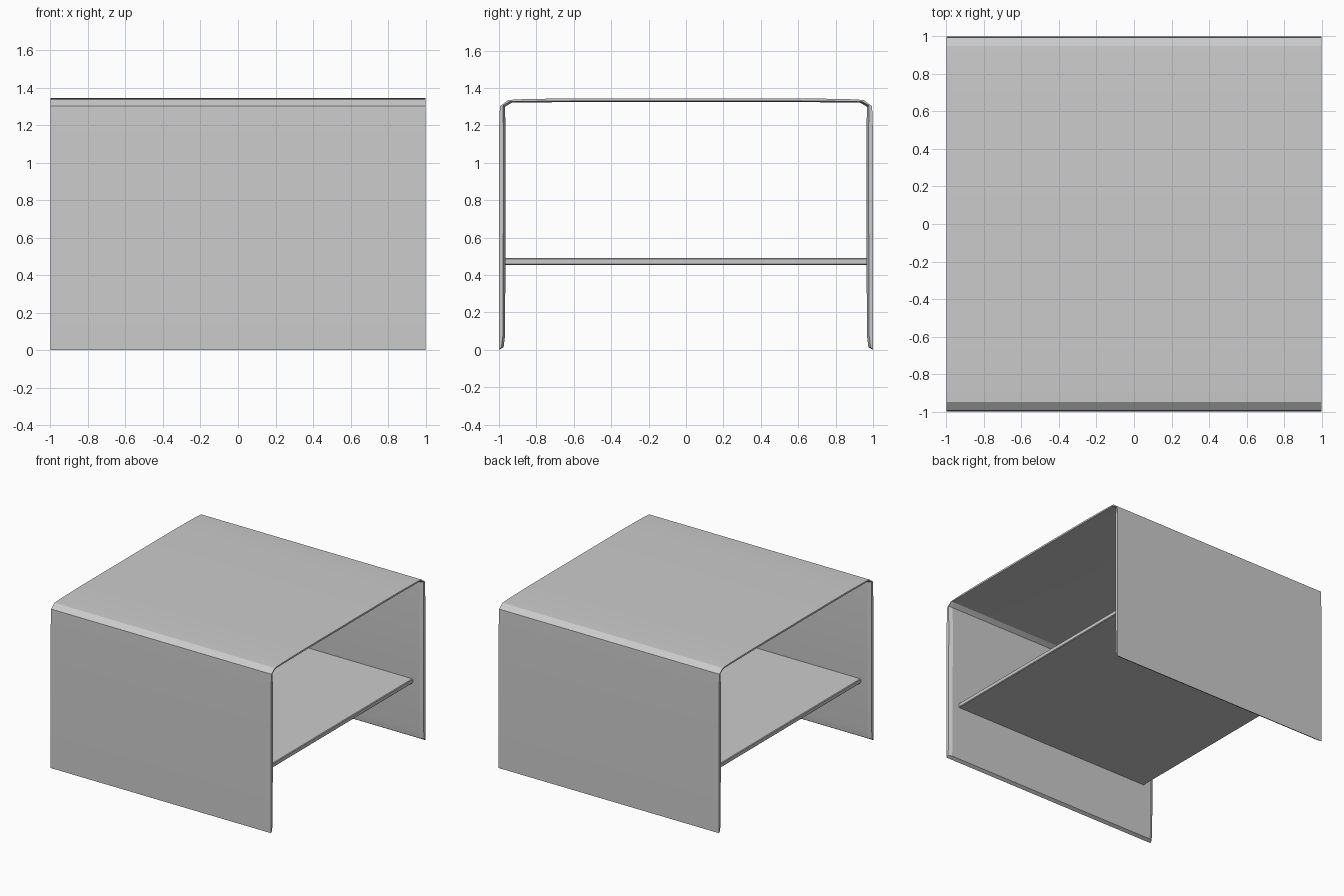
import bpy, bmesh, math

if "Cube" in bpy.data.objects:
    bpy.data.objects.remove(bpy.data.objects["Cube"])


def finish(name, bm):
    bmesh.ops.recalc_face_normals(bm, faces=bm.faces[:])
    mesh = bpy.data.meshes.new(name)
    bm.to_mesh(mesh)
    bm.free()
    ob = bpy.data.objects.new(name, mesh)
    bpy.context.collection.objects.link(ob)
    bpy.ops.object.select_all(action='DESELECT')
    bpy.context.view_layer.objects.active = ob
    ob.select_set(True)
    bpy.ops.object.shade_smooth_by_angle(angle=math.radians(20))
    return ob


# Half profiles in (y, z): outer skin and inner skin, from foot to top
outer = [(-1, 0), (-1, 1.16), (-0.995, 1.302), (-0.95, 1.336), (-0.86, 1.341), (-0.6, 1.345)]
inner = [(-0.975, 0.015), (-0.967, 0.08), (-0.964, 1.16), (-0.968, 1.30),
         (-0.93, 1.322), (-0.6, 1.325)]


def mirrored(half):
    return half + [(-y, z) for y, z in reversed(half)]


# Waterfall shell: bent panel whose inner rim is chamfered at both open ends
out_full, in_full = mirrored(outer), mirrored(inner)
in_rim = [(y * 1.012, z + (0.006 if z > 1.29 else 0)) for y, z in in_full]
bm = bmesh.new()
rings = []
for x, ins in ((-1, in_rim), (-0.97, in_full), (0.97, in_full), (1, in_rim)):
    rings.append(([bm.verts.new((x, y, z)) for y, z in out_full],
                  [bm.verts.new((x, y, z)) for y, z in ins]))
n = len(out_full)
for (oa, ia), (ob_, ib) in zip(rings, rings[1:]):
    for k in range(n - 1):
        bm.faces.new((oa[k], oa[k + 1], ob_[k + 1], ob_[k]))
        bm.faces.new((ia[k], ib[k], ib[k + 1], ia[k + 1]))
    for k in (0, n - 1):
        bm.faces.new((oa[k], ob_[k], ib[k], ia[k]))
for o, i in (rings[0], rings[-1]):
    for k in range(n - 1):
        bm.faces.new((o[k], i[k], i[k + 1], o[k + 1]))
finish("table_shell", bm)

# Shelf between the two sides, set back from the open ends
bm = bmesh.new()
bmesh.ops.create_cube(bm, size=1)
for v in bm.verts:
    v.co = (v.co.x * 1.82, v.co.y * 1.935, v.co.z * 0.036 + 0.473)
ends = [e for e in bm.edges
        if abs(e.verts[0].co.x - e.verts[1].co.x) < 1e-4
        and abs(e.verts[0].co.z - e.verts[1].co.z) < 1e-4]
bmesh.ops.bevel(bm, geom=ends, offset=0.005, segments=1, affect='EDGES')
finish("shelf", bm)
